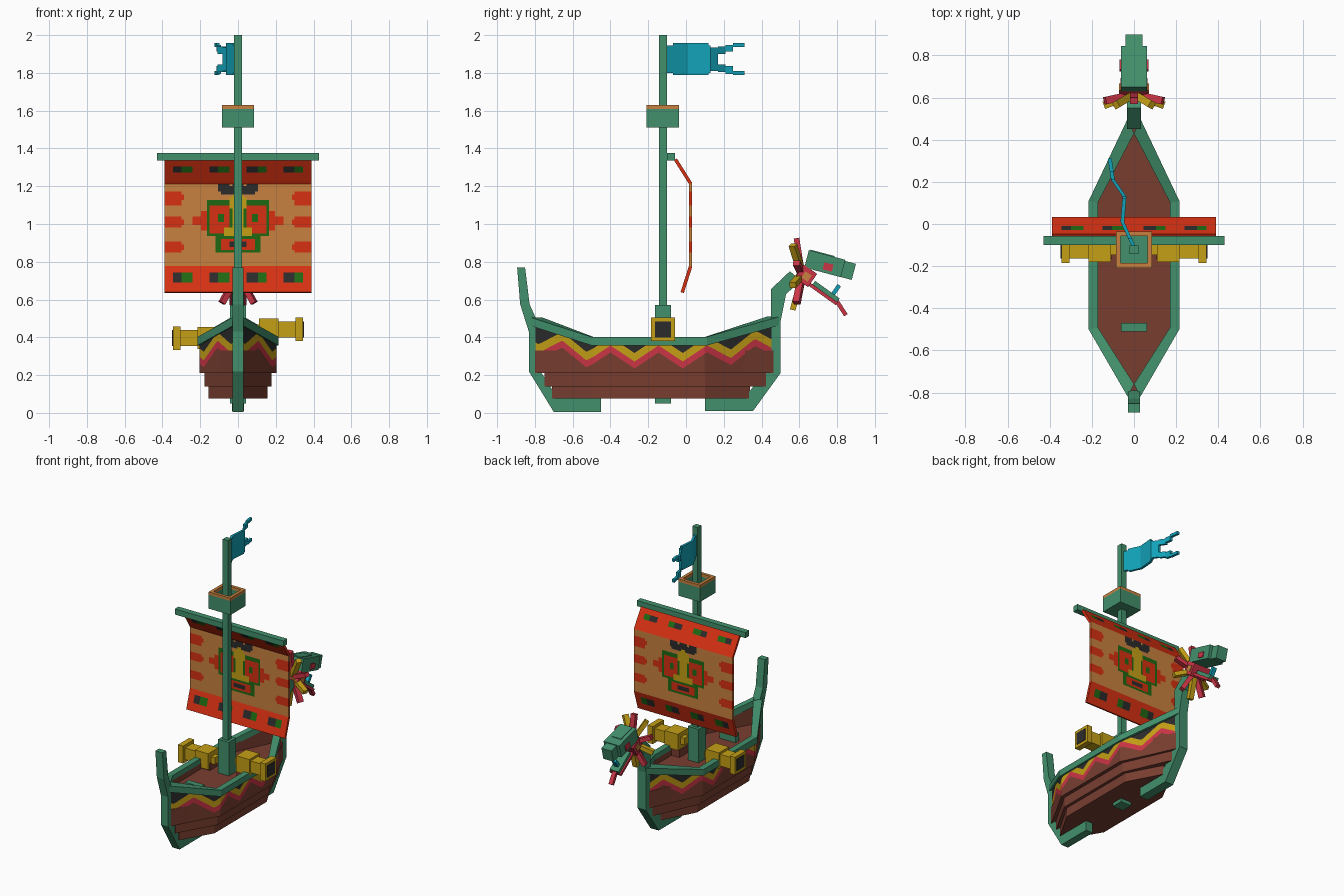
import bpy, bmesh, math
from mathutils import Vector, Euler

if "Cube" in bpy.data.objects:
    bpy.data.objects.remove(bpy.data.objects["Cube"])

COLOURS = {
    "green_wood": (.055, .28, .15), "brown_wood": (.19, .048, .03),
    "sail_red": (.68, .03, .006), "tan": (.58, .22, .05),
    "yellow": (.56, .35, .008), "crimson": (.60, .035, .06),
    "charcoal": (.024, .024, .024), "teal": (.006, .36, .48),
    "leaf_green": (.014, .14, .006)}
MATS = {}
for n, c in COLOURS.items():
    MATS[n] = bpy.data.materials.new(n)
    MATS[n].diffuse_color = (*c, 1)


def mesh(name, verts, faces, mats, index=None, weld=True, fix=True):
    me = bpy.data.meshes.new(name)
    me.from_pydata([tuple(v) for v in verts], [], faces)
    for m in mats:
        me.materials.append(MATS[m])
    if index:
        me.polygons.foreach_set("material_index", index)
    bm = bmesh.new()
    bm.from_mesh(me)
    if weld:
        bmesh.ops.remove_doubles(bm, verts=bm.verts, dist=1e-5)
    if fix:
        bmesh.ops.recalc_face_normals(bm, faces=bm.faces)
    bm.to_mesh(me)
    bm.free()
    ob = bpy.data.objects.new(name, me)
    bpy.context.collection.objects.link(ob)
    return ob


def prism(name, pts, lo, hi, mat, axis="z"):
    """Extrude an outline: xy outline along z, or yz outline along x."""
    put = (lambda p, h: (p[0], p[1], h)) if axis == "z" else (lambda p, h: (h, p[0], p[1]))
    n = len(pts)
    v = [put(p, lo) for p in pts] + [put(p, hi) for p in pts]
    f = [list(range(n)), list(range(n, 2 * n))]
    f += [[i, (i + 1) % n, n + (i + 1) % n, n + i] for i in range(n)]
    return mesh(name, v, f, [mat])


def box(name, x, y, z, mat, tilt=0):
    """Box from ranges, optionally tilted about x through its centre."""
    ob = prism(name, [(y[0], z[0]), (y[1], z[0]), (y[1], z[1]), (y[0], z[1])], x[0], x[1], mat, "x")
    if tilt:
        c = Vector((sum(x) / 2, sum(y) / 2, sum(z) / 2))
        r = Euler((tilt, 0, 0)).to_matrix()
        for v in ob.data.vertices:
            v.co = r @ (v.co - c) + c
    return ob


def cbox(name, c, s, mat, tilt=0):
    return box(name, *[(a - b / 2, a + b / 2) for a, b in zip(c, s)], mat, tilt)


# Hull: stepped lower planking and deck
YA, YB = -.49, .10
for name, w, ys, ye, z0, z1 in (("hull_deck", .196, -.80, .47, .21, .33),
                                ("hull_middle", .178, -.75, .43, .14, .21),
                                ("hull_bottom", .157, -.71, .34, .075, .14)):
    half = [(.03, ys), (w, YA), (w, YB), (.03, ye)]
    prism(name, half + [(-x, y) for x, y in reversed(half)], z0, z1, "brown_wood")


# Hull sides: columns whose bands follow a zigzag
def ramp(y):
    return max(0, (YA - y) / .32, (y - YB) / .38)


def tri(y, period=.255):
    t = ((y + .145) / period) % 1
    return abs(2 * t - 1)          # 1 at peaks, 0 at valleys


verts, faces, index = [], [], []
ys = [-.81 + i * 1.28 / 100 for i in range(101)]
for side in (1, -1):
    cols = []
    for y in ys:
        r = min(ramp(y), 1)
        x, top = .203 - .183 * r, .37 + .11 * r
        mid = .05 * r + .085 * tri(y)
        bands = [top] + [min(top, b + mid) for b in (.317, .272, .235)] + [.21]
        col = [(side * x, y, b) for b in bands]
        xi = side * max(x - .035, 0)
        cols.append(col + [(xi, y, .21), (xi, y, top)])
    for a, b in zip(cols, cols[1:]):
        for k in range(6):
            n = len(verts)
            verts += [a[k], b[k], b[k + 1], a[k + 1]]
            order = [n, n + 1, n + 2, n + 3]
            faces.append(order[::-1] if side > 0 else order)
            index.append((1, 2, 3, 0, 0, 0)[k])
mesh("hull_sides", verts, faces, ["brown_wood", "charcoal", "yellow", "crimson"], index, False, False)

# Rails rising toward both ends
stations = [(.03, 0, -.82, -.76, .46), (.215, .172, -.50, -.49, .357),
            (.215, .172, .11, .10, .357), (.03, 0, .50, .43, .465)]
for side, name in ((1, "rail_right"), (-1, "rail_left")):
    v, f = [], []
    for xo, xi, yo, yi, z in stations:
        v += [(side * xo, yo, z), (side * xo, yo, z + .045), (side * xi, yi, z + .045), (side * xi, yi, z)]
    for s in range(3):
        f += [[4 * s + k, 4 * s + (k + 1) % 4, 4 * s + 4 + (k + 1) % 4, 4 * s + 4 + k] for k in range(4)]
    f += [[0, 1, 2, 3], [12, 13, 14, 15]]
    mesh(name, v, f, ["green_wood"])

# Stern post with keel, bow post with keel and neck
prism("stern_post", [(-.894, .77), (-.852, .77), (-.828, .575), (-.79, .49), (-.79, .25), (-.68, .08),
                     (-.45, .08), (-.45, .005), (-.70, .005), (-.832, .22), (-.832, .43), (-.878, .575)],
      -.028, .028, "green_wood", "x")
prism("bow_post", [(.10, .08), (.31, .08), (.45, .26), (.45, .655), (.55, .75), (.61, .70), (.53, .63),
                   (.50, .48), (.50, .21), (.355, .01), (.10, .01)], -.033, .033, "green_wood", "x")

# Mast, yard, lookout and bench
MY = -.122
cbox("mast", (0, MY, 1.2), (.042, .042, 1.6), "green_wood")
cbox("mast_base", (0, MY, .31), (.084, .084, .52), "green_wood")
box("yard", (-.43, .43), (-.10, -.058), (1.335, 1.375), "green_wood")
cbox("lookout_floor", (0, MY, 1.525), (.15, .15, .03), "green_wood")
for s in (-1, 1):
    for name, z0, z1, m in (("lookout_wall", 1.51, 1.61, "green_wood"), ("lookout_rim", 1.61, 1.63, "tan")):
        cbox(name, (s * .075, MY, (z0 + z1) / 2), (.022, .172, z1 - z0), m)
        cbox(name, (0, MY + s * .075, (z0 + z1) / 2), (.128, .022, z1 - z0), m)
box("bench", (-.062, .062), (-.51, -.47), (.33, .39), "green_wood")

# Sail: grid coloured by rectangles, thickened
SAIL = ["tan", "sail_red", "leaf_green", "yellow", "charcoal"]
MARKS = [  # |x| range, z range, colour; later marks cover earlier ones
    (.30, .40, 1.105, 1.165, 1), (.28, .30, 1.12, 1.15, 1), (.30, .40, .975, 1.035, 1),
    (.28, .30, .99, 1.02, 1), (.30, .40, .845, .90, 1), (.28, .30, .86, .89, 1),
    (0, .24, .99, 1.045, 1), (0, .20, .965, 1.075, 1), (0, .165, .935, 1.12, 2),
    (.04, .145, .955, 1.10, 1), (.06, .13, 1.00, 1.075, 1), (.07, .11, 1.015, 1.055, 2),
    (0, .03, .94, 1.17, 3), (0, .05, 1.08, 1.14, 3), (0, .07, .94, .985, 3),
    (0, .125, .85, .935, 2), (0, .09, .87, .915, 1), (0, .05, .885, .90, 4),
    (0, .11, 1.175, 1.22, 4), (.03, .05, 1.195, 1.22, 0), (.02, .09, 1.155, 1.18, 4)]


def paint(x, z):
    if z > 1.215 or z < .775:
        for c in (-.295, -.10, .10, .295):
            if abs(x - c) < .054 and min(abs(z - 1.295), abs(z - .715)) < .02:
                return 2 if x > c else 4
        return 1
    out = 0
    for x0, x1, z0, z1, m in MARKS:
        if x0 <= abs(x) <= x1 and z0 <= z <= z1:
            out = m
    return out


rows = []
prof = [(-.02, .637, 8), (.024, .775, 30), (.024, 1.215, 8), (-.056, 1.342, 0)]
for (y0, z0, n), (y1, z1, _) in zip(prof, prof[1:]):
    rows += [(y0 + (y1 - y0) * i / n, z0 + (z1 - z0) * i / n) for i in range(n)]
rows.append(prof[-1][:2])
NX = 52
xs = [-.39 + .78 * i / NX for i in range(NX + 1)]
verts = [(x, y, z) for y, z in rows for x in xs]
faces, index = [], []
for j in range(len(rows) - 1):
    for i in range(NX):
        a = j * (NX + 1) + i
        faces.append([a, a + 1, a + NX + 2, a + NX + 1])
        index.append(paint((xs[i] + xs[i + 1]) / 2, (rows[j][1] + rows[j + 1][1]) / 2))
sail = mesh("sail", verts, faces, SAIL, index, False, False)
mod = sail.modifiers.new("thickness", "SOLIDIFY")
mod.thickness, mod.offset = .018, 0

# Waving flag with a forked end: lower and upper strips on a bent path
bends = [(-.11, 0), (.01, -.055), (.13, -.045), (.21, -.10), (.31, -.115)]


def bend_x(y):
    for (a, xa), (b, xb) in zip(bends, bends[1:]):
        if y <= b:
            return xa + (xb - xa) * (y - a) / (b - a)
    return bends[-1][1]


strips = [(-.105, -.07, 1.80, 1.945), (-.07, .01, 1.79, 1.957), (.01, .12, 1.79, 1.957), (.12, .13, 1.80, 1.945),
          (.13, .17, 1.81, 1.935)]
for z0, z1, s in ((1.805, 1.845, -1), (1.90, 1.94, 1)):
    strips += [(.17, .21, z0, z1), (.21, .25, z0 + s * .012, z1 + s * .008), (.25, .31, *((1.79, 1.81) if s < 0 else (1.938, 1.958)))]
for y0, y1, z0, z1 in strips:
    a, b, t = bend_x(y0), bend_x(y1), .009
    prism("flag_strip", [(a - t, y0), (b - t, y1), (b + t, y1), (a + t, y0)], z0, z1, "teal")

# Cannons pointing out to both sides
for s, zc in ((1, .442), (-1, .396)):
    for name, x0, x1, w, m in (("cannon_muzzle", .305, .345, .125, "yellow"), ("cannon_bore", .34, .349, .085, "charcoal"),
                               ("cannon_barrel", .20, .305, .084, "yellow"), ("cannon_breech", .11, .215, .115, "yellow"),
                               ("cannon_knob", .08, .11, .05, "yellow")):
        cbox(name, (s * (x0 + x1) / 2, MY, zc), (x1 - x0, w, w), m)
    cbox("cannon_stand", (s * .14, MY, .35), (.07, .09, .06), "brown_wood")

# Dragon figurehead
T = -.26
cbox("head_skull", (0, .735, .79), (.124, .20, .095), "green_wood", T)
cbox("head_snout", (0, .845, .758), (.08, .09, .088), "green_wood", T)
cbox("head_brow", (0, .72, .835), (.07, .13, .025), "green_wood", T)
cbox("head_eyes", (0, .752, .772), (.136, .05, .038), "crimson", T)
cbox("cheek", (0, .635, .725), (.13, .085, .085), "crimson", -.6)
cbox("cheek_spot", (0, .638, .722), (.142, .04, .04), "tan", -.6)
cbox("lower_jaw", (0, .74, .64), (.07, .16, .03), "green_wood", -.62)
cbox("jaw_lining", (0, .725, .63), (.09, .18, .018), "crimson", -.62)
cbox("jaw_tip", (0, .822, .555), (.03, .09, .022), "crimson", -1.0)
cbox("tongue", (0, .79, .645), (.03, .022, .075), "teal", -.6)

# Mane: fan of spikes around the back of the head
hub = Vector((0, .615, .735))
for k in range(10):
    a = 2 * math.pi * k / 10
    d = Vector((.145 * math.sin(a), -.03 - .02 * (k % 2), .19 * math.cos(a)))
    ob = cbox("mane_spike", (0, 0, d.length / 2), (.036, .03, d.length), "yellow" if k % 2 else "crimson")
    q = d.to_track_quat("Z", "Y")
    for v in ob.data.vertices:
        v.co = q @ v.co + hub

for m in bpy.data.materials:
    if m.users and not m.is_grease_pencil:
        m.use_nodes = True
        m.node_tree.nodes["Principled BSDF"].inputs["Base Color"].default_value = m.diffuse_color
